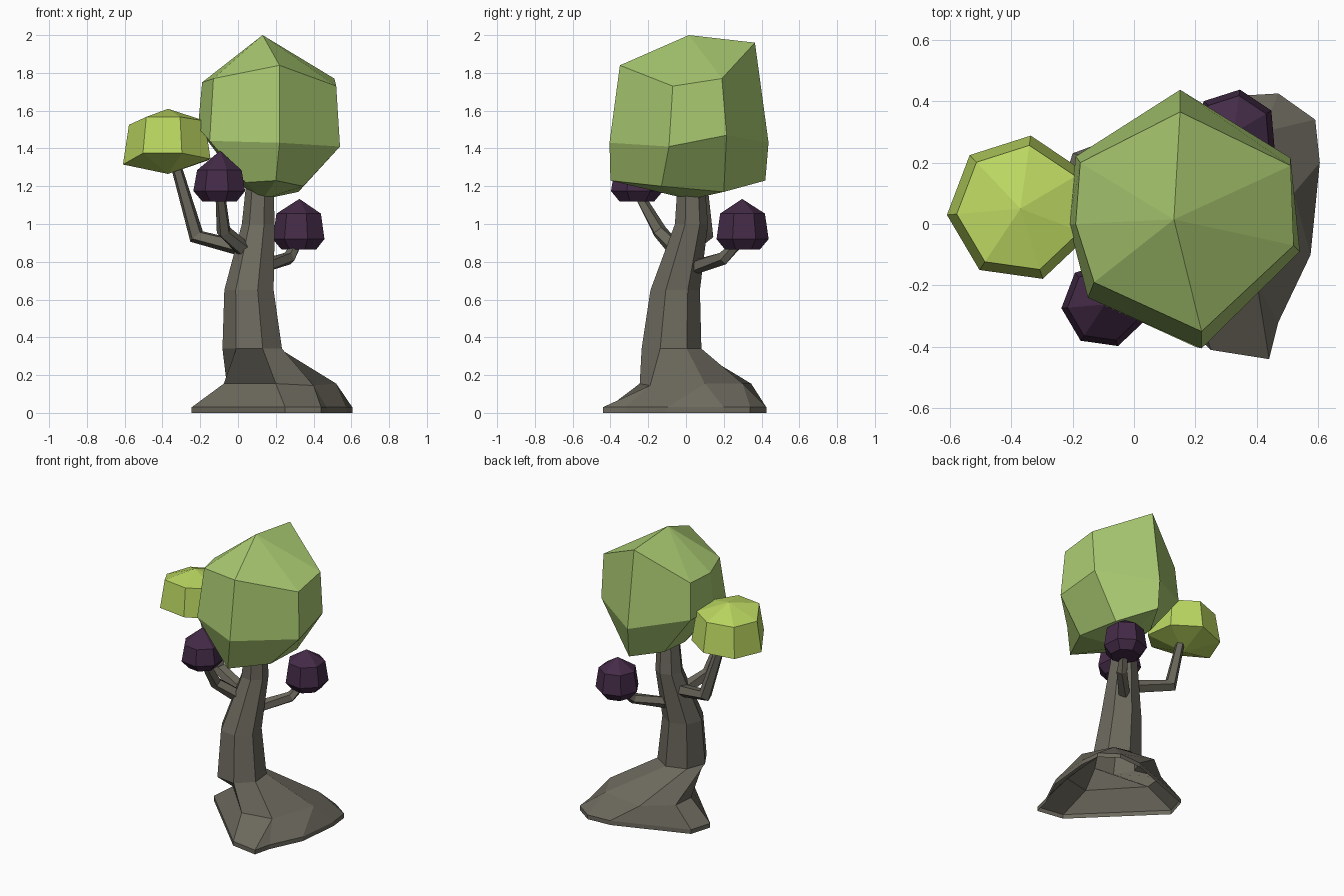
import bpy, bmesh
from math import cos, sin, radians, tau
from mathutils import Vector

if "Cube" in bpy.data.objects:
    bpy.data.objects.remove(bpy.data.objects["Cube"])


def material(name, rgb):
    m = bpy.data.materials.new(name)
    m.diffuse_color = (*rgb, 1)
    m.use_nodes = True
    m.node_tree.nodes["Principled BSDF"].inputs["Base Color"].default_value = m.diffuse_color
    return m


BARK = material("grey brown bark", (0.150, 0.140, 0.110))
GREEN = material("leaf green", (0.400, 0.590, 0.165))
LIME = material("lime leaf", (0.500, 0.680, 0.120))
PURPLE = material("dark purple", (0.058, 0.024, 0.064))


def loft(name, rings, mat, cap=True):
    """Skin a stack of rings; a ring of one point is a pole, other ends are capped if asked."""
    bm = bmesh.new()
    rows = [[bm.verts.new(p) for p in r] for r in rings]
    for a, b in zip(rows, rows[1:]):
        n = max(len(a), len(b))
        for i in range(n):
            j = (i + 1) % n
            if len(a) == 1:
                bm.faces.new((a[0], b[j], b[i]))
            elif len(b) == 1:
                bm.faces.new((a[i], a[j], b[0]))
            else:
                bm.faces.new((a[i], a[j], b[j], b[i]))
    if cap:
        for r in (rows[0][::-1], rows[-1]):
            if len(r) > 2:
                bm.faces.new(r)
    # repeated points let rings of different counts join
    bmesh.ops.remove_doubles(bm, verts=bm.verts, dist=0.0005)
    if cap:
        bmesh.ops.recalc_face_normals(bm, faces=bm.faces)
    me = bpy.data.meshes.new(name)
    bm.to_mesh(me)
    bm.free()
    me.materials.append(mat)
    ob = bpy.data.objects.new(name, me)
    bpy.context.collection.objects.link(ob)
    return ob


def ring(x, y, z, r, n=7, start=0, lift=None):
    return [(x + r * cos(radians(start) + tau * i / n),
             y + r * sin(radians(start) + tau * i / n),
             z + (lift[i] if lift else 0)) for i in range(n)]


def tube(name, path, radii, mat, n=5):
    pts = [Vector(p) for p in path]
    rings = []
    for i, p in enumerate(pts):
        d = (pts[min(i + 1, len(pts) - 1)] - pts[max(i - 1, 0)]).normalized()
        u = d.cross(Vector((0.3, 1, 0.1))).normalized()
        v = d.cross(u)
        rings.append([p + radii[i] * (u * cos(tau * k / n) + v * sin(tau * k / n))
                      for k in range(n)])
    return loft(name, rings, mat)


# Root mound, open below: ground outline up to a seven-point shoulder
outline = [(.605, .2), (.59, .34), (.47, .425), (.3, .415), (-.2, .23),
           (-.245, .08), (.25, -.41), (.44, -.44), (.47, -.32), (.575, -.1)]
shoulder = [(.52, .1, .155), (.42, .3, .155), (.12, .345, .155), (-.06, .2, .155),
            (-.075, .05, .155), (.2, -.245, .155), (.4, -.19, .145)]
match = [0, 1, 1, 2, 3, 4, 5, 6, 6, 0]
loft("root_mound", [[(x, y, 0) for x, y in outline], [(x, y, .03) for x, y in outline],
                    [shoulder[k] for k in match]], BARK, cap=False)

# Leaning trunk rising from the shoulder
loft("trunk", [shoulder] + [ring(*s, start=31) for s in (
    (.08, -.08, .34, .163), (.062, -.06, .65, .135),
    (.11, .027, 1.0, .09), (.12, .025, 1.3, .068))], BARK, cap=False)

# Branches
tube("left_branch", [(.07, 0, .86), (-.22, .1, .935), (-.34, .07, 1.35)], (.045, .045, .028), BARK)
tube("front_branch", [(.06, -.03, .84), (-.075, -.14, .96), (-.095, -.26, 1.17)],
     (.046, .04, .026), BARK)
tube("right_branch", [(.1, .02, .765), (.27, .2, .82), (.32, .29, .91)], (.04, .036, .024), BARK)

# Main canopy: uneven seven-sided rings
upper = [(.15, .365, 1.96), (.51, .19, 1.77), (.52, -.07, 1.73), (.22, -.35, 1.84),
         (-.13, -.19, 1.77), (-.19, 0, 1.75), (-.175, .2, 1.75)]
middle = [(.15, .437, 1.43), (.51, .215, 1.47), (.54, -.09, 1.41), (.22, -.405, 1.43),
          (-.15, -.24, 1.44), (-.212, 0, 1.51), (-.19, .22, 1.5)]
lower = [(.15, .42, 1.23), (.32, .2, 1.17), (.345, -.13, 1.2), (.2, -.4, 1.23),
         (.04, -.2, 1.22), (.01, 0, 1.21), (.03, .2, 1.21)]
loft("main_canopy", [[(.13, .02, 1.13)], lower, middle, upper, [(.13, .015, 2.0)]], GREEN)

# Lime side canopy, its rim raised towards the front
x, y = -.37, .05
lift = (.02, .005, 0, .06, .06, .03, .02)
loft("side_canopy", [[(x, y, 1.265)], ring(x, y, 1.315, .24, start=82, lift=lift),
                     ring(x, y, 1.525, .208, start=82, lift=[k * .7 for k in lift]),
                     [(x, y, 1.61)]], LIME)

# Two dark purple leaf clusters
for name, x, y, z, h in (("front_cluster", -.095, -.262, 1.12, .165),
                         ("right_cluster", .325, .297, .865, .19)):
    loft(name, [ring(x, y, z, .095, start=82), ring(x, y, z + .055, .142, start=82),
                ring(x, y, z + h, .122, start=82), [(x, y, z + .268)]], PURPLE)
